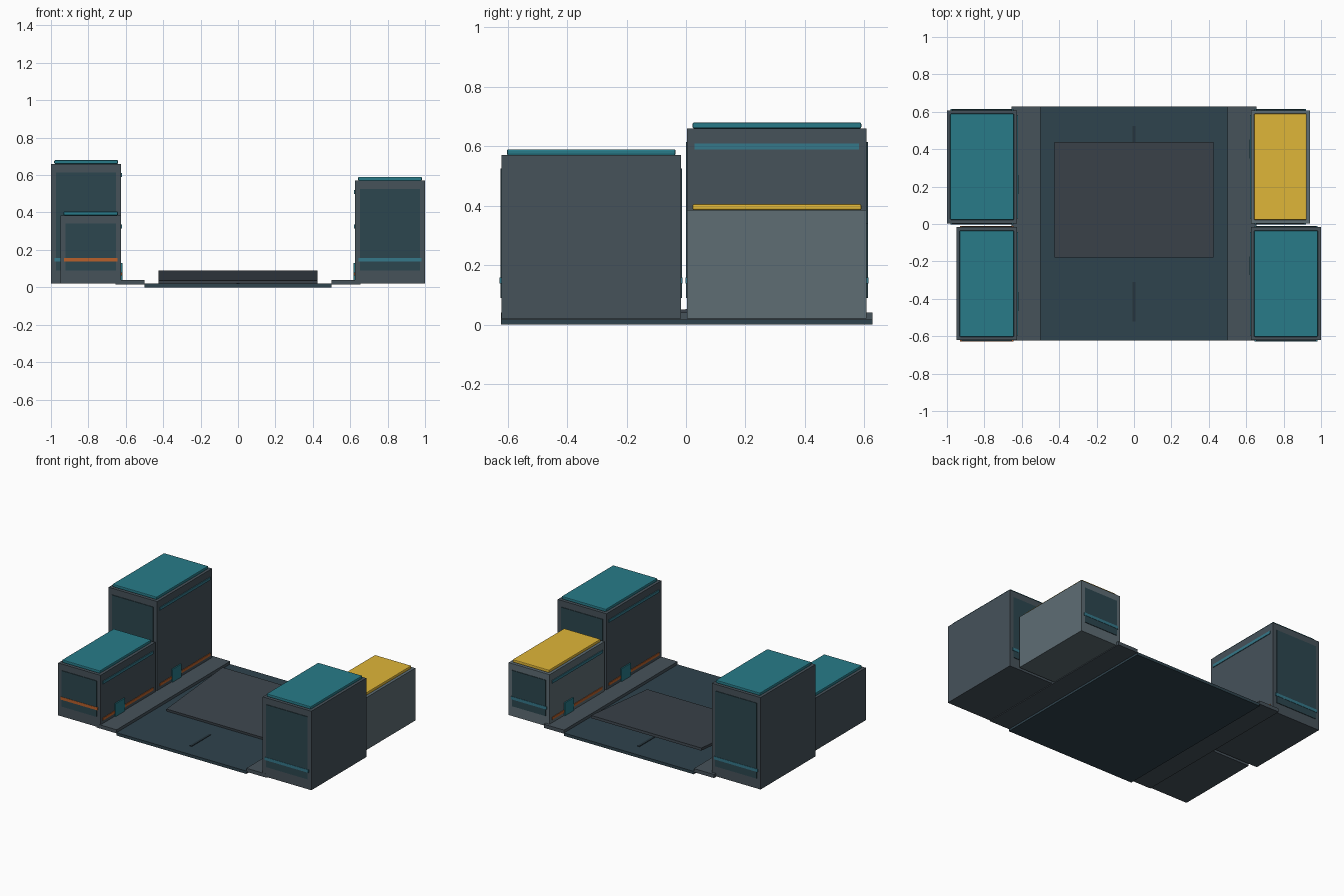
import bpy
from math import radians

if "Cube" in bpy.data.objects:
    bpy.data.objects.remove(bpy.data.objects["Cube"])


def material(name, hexcode):
    def lin(c):
        return c / 12.92 if c <= 0.04045 else ((c + 0.055) / 1.055) ** 2.4
    m = bpy.data.materials.new(name)
    m.diffuse_color = [lin(int(hexcode[i:i + 2], 16) / 255) for i in (0, 2, 4)] + [1]
    m.use_nodes = True
    m.node_tree.nodes["Principled BSDF"].inputs["Base Color"].default_value = m.diffuse_color
    return m


SLATE = material("slate", "46525A")
PALE = material("pale_slate", "5E6D74")
ROAD = material("road_blue", "2F434D")
DARK = material("dark_mark", "26353D")
RAMP = material("ramp_grey", "3C444C")
PANEL = material("panel_teal", "2C464F")
TEAL = material("teal", "287B89")
YELLOW = material("yellow", "DFB638")
ORANGE = material("orange", "B9602B")
CYAN = material("cyan", "35788A")


def box(name, xs, ys, zs, mat, bevel=0):
    """Box between the given x, y and z limits."""
    lim = (xs, ys, zs)
    bpy.ops.mesh.primitive_cube_add(size=1, location=[(a + b) / 2 for a, b in lim])
    ob = bpy.context.object
    ob.name = name
    ob.scale = [abs(b - a) for a, b in lim]
    bpy.ops.object.transform_apply(location=False, rotation=False, scale=True)
    ob.data.materials.append(mat)
    if bevel:
        mod = ob.modifiers.new("bevel", "BEVEL")
        mod.width = bevel
        mod.segments = 2
    return ob


# Street, pavements and centre dashes
Y0, Y1 = -0.622, 0.628
box("street", (-0.5, 0.5), (Y0, Y1), (0, 0.02), ROAD)
for side, s in (("left", -1), ("right", 1)):
    box(side + "_pavement", (s * 0.5, s * 0.655), (Y0, Y1), (0.015, 0.04), SLATE)
for i in range(3):
    y = -0.415 + i * 0.417
    box(f"lane_dash_{i + 1}", (-0.008, 0.008), (y - 0.105, y + 0.105), (0.018, 0.024), DARK)

# Tilted deck, rising to the back
deck = box("tilted_deck", (-0.425, 0.425), (-0.18, 0.44), (0.045, 0.063), RAMP)
deck.rotation_euler.x = radians(5)


def building(name, side, width, yc, top, body, roof, stripe):
    """Block with a roof slab, end panels, and trim and a door facing the street."""
    def xs(a, b):
        return side * a, side * b
    inner, outer = 0.625, 0.625 + width
    h = 0.302
    ya, yb = yc - h, yc + h
    box(name + "_body", xs(inner, outer), (ya, yb), (0.02, top), body)
    box(name + "_roof", xs(inner + 0.017, outer - 0.017), (ya + 0.018, yb - 0.018),
        (top, top + 0.02), roof, 0.005)
    # panels and stripes on both end walls
    for end, y, d in (("front", ya, -1), ("back", yb, 1)):
        box(f"{name}_{end}_panel", xs(inner + 0.028, outer - 0.028),
            (y - d * 0.003, y + d * 0.004), (0.09, top - 0.045), PANEL)
        box(f"{name}_{end}_stripe", xs(inner + 0.02, outer - 0.02),
            (y - d * 0.003, y + d * 0.006), (0.138, 0.158), stripe)
    # street-side trim and door
    box(name + "_upper_trim", xs(inner + 0.003, inner - 0.005),
        (ya + 0.025, yb - 0.025), (top - 0.07, top - 0.05), CYAN)
    box(name + "_lower_trim", xs(inner + 0.003, inner - 0.004),
        (ya + 0.025, yb - 0.025), (0.062, 0.08), ORANGE)
    yd = yc + side * 0.095
    box(name + "_door", xs(inner + 0.003, inner - 0.008),
        (yd - 0.05, yd + 0.05), (0.025, 0.13), TEAL)


building("tall_block", -1, 0.375, 0.306, 0.66, SLATE, TEAL, CYAN)
building("low_block", -1, 0.325, -0.319, 0.385, SLATE, TEAL, ORANGE)
building("mid_block", 1, 0.375, -0.319, 0.57, SLATE, TEAL, CYAN)
building("yellow_roof_block", 1, 0.315, 0.306, 0.385, PALE, YELLOW, CYAN)
